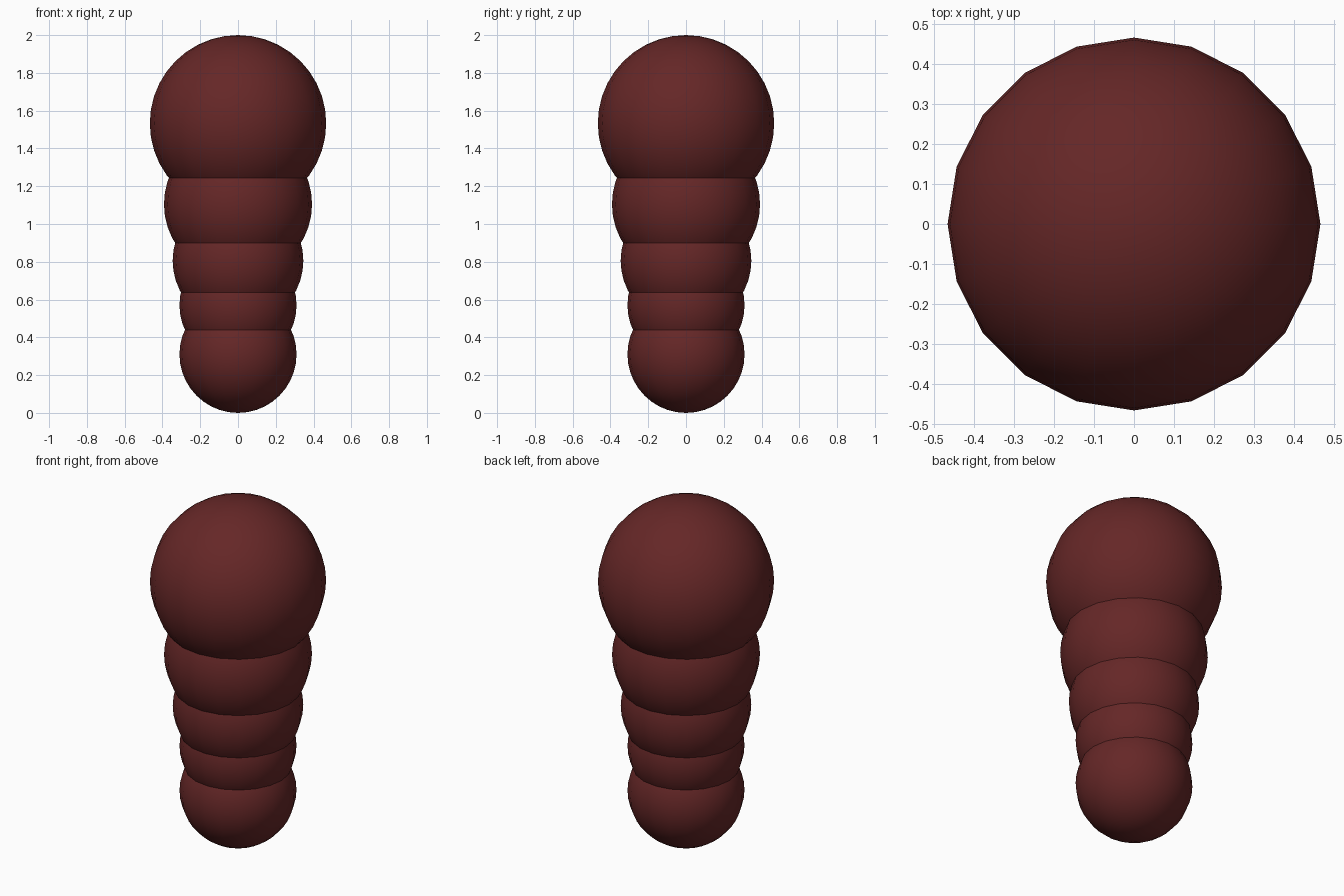
import bpy

if "Cube" in bpy.data.objects:
    bpy.data.objects.remove(bpy.data.objects["Cube"])

# Dark red material shared by all segments
red = bpy.data.materials.new("dark_red")
red.diffuse_color = (0.13, 0.02, 0.02, 1)
red.use_nodes = True
red.node_tree.nodes["Principled BSDF"].inputs["Base Color"].default_value = red.diffuse_color


def ball(name, z, radius):
    """Smooth 20-sided sphere on the central axis."""
    bpy.ops.mesh.primitive_uv_sphere_add(
        segments=20, ring_count=20, radius=radius, location=(0, 0, z))
    obj = bpy.context.object
    obj.name = name
    obj.data.materials.append(red)
    bpy.ops.object.shade_smooth()


# Stack of overlapping balls, from the ground up: name, centre height, radius
for part in (
    ("bottom_ball", 0.31, 0.31),
    ("lower_segment", 0.57, 0.31),
    ("middle_segment", 0.806, 0.346),
    ("upper_segment", 1.105, 0.392),
    ("head_ball", 1.533, 0.467),
):
    ball(*part)
